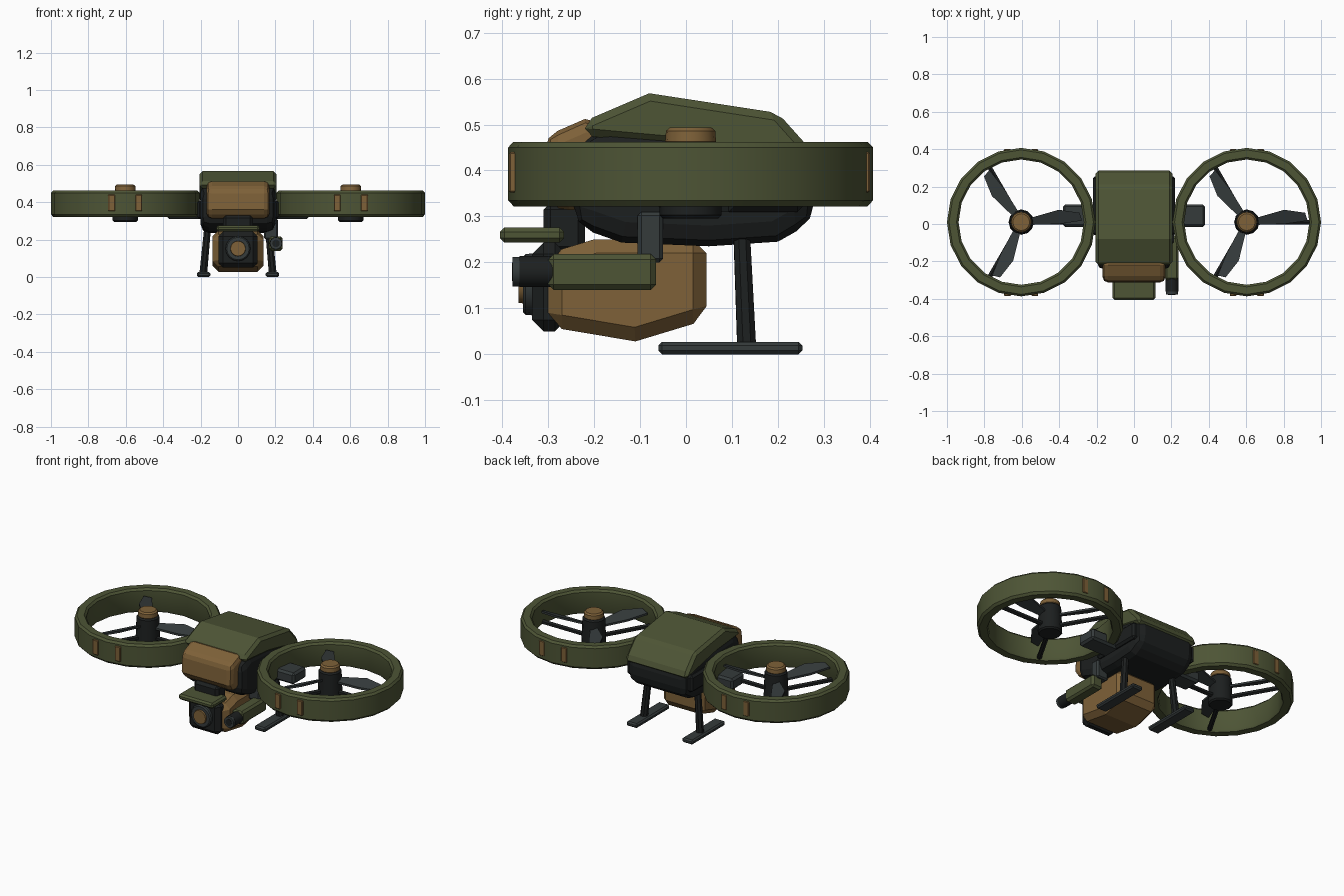
import bpy, bmesh
from math import pi, sin, cos, radians
from mathutils import Vector, Matrix

if "Cube" in bpy.data.objects:
    bpy.data.objects.remove(bpy.data.objects["Cube"])


def material(name, r, g, b):
    m = bpy.data.materials.new(name)
    m.diffuse_color = (r, g, b, 1)
    m.use_nodes = True
    m.node_tree.nodes["Principled BSDF"].inputs["Base Color"].default_value = m.diffuse_color
    return m


GREEN = material("olive", .075, .09, .036)
GOLD = material("ochre", .21, .12, .04)
DARK = material("near_black", .012, .014, .014)
GREY = material("dark_grey", .035, .043, .044)


def finish(name, bm, mat, bevel=0, segs=1, smooth=None):
    bmesh.ops.recalc_face_normals(bm, faces=bm.faces)
    me = bpy.data.meshes.new(name)
    bm.to_mesh(me)
    bm.free()
    ob = bpy.data.objects.new(name, me)
    bpy.context.collection.objects.link(ob)
    me.materials.append(mat)
    if bevel:
        b = ob.modifiers.new("bevel", 'BEVEL')
        b.width, b.segments = bevel, segs
        b.limit_method, b.angle_limit = 'ANGLE', radians(38)
    if smooth:
        bpy.ops.object.select_all(action='DESELECT')
        ob.select_set(True)
        bpy.context.view_layer.objects.active = ob
        bpy.ops.object.shade_smooth_by_angle(angle=radians(smooth))
    return ob


def box(name, x, y, z, mat, bevel=.008, segs=1):
    bm = bmesh.new()
    size = Vector((x[1] - x[0], y[1] - y[0], z[1] - z[0]))
    mid = Vector((sum(x) / 2, sum(y) / 2, sum(z) / 2))
    bmesh.ops.create_cube(bm, size=1, matrix=Matrix.Translation(mid) @ Matrix.Diagonal(size).to_4x4())
    return finish(name, bm, mat, bevel, segs)


def side_prism(name, yz, half, mat, bevel, segs=1):
    # side profile extruded across x
    bm = bmesh.new()
    a = [bm.verts.new((-half, y, z)) for y, z in yz]
    b = [bm.verts.new((half, y, z)) for y, z in yz]
    bm.faces.new(a)
    bm.faces.new(b)
    n = len(yz)
    for i in range(n):
        j = (i + 1) % n
        bm.faces.new((a[i], a[j], b[j], b[i]))
    return finish(name, bm, mat, bevel, segs)


def rod(name, p, q, r1, r2, mat, sides=16, bevel=0):
    # cylinder or cone from p to q
    p, q = Vector(p), Vector(q)
    d = q - p
    bm = bmesh.new()
    bmesh.ops.create_cone(bm, cap_ends=True, segments=sides, radius1=r1, radius2=r2, depth=d.length,
                          matrix=Matrix.Translation((p + q) / 2) @ d.to_track_quat('Z', 'Y').to_matrix().to_4x4())
    return finish(name, bm, mat, bevel, 1, 32)


def ring(name, c, profile, sides, mat):
    # closed (radius, z) profile turned about a vertical axis
    bm = bmesh.new()
    loops = [[bm.verts.new((c[0] + r * cos(2 * pi * i / sides), c[1] + r * sin(2 * pi * i / sides), z))
              for r, z in profile] for i in range(sides)]
    n = len(profile)
    for i in range(sides):
        u, v = loops[i], loops[(i + 1) % sides]
        for k in range(n):
            m = (k + 1) % n
            bm.faces.new((u[k], v[k], v[m], u[m]))
    return finish(name, bm, mat, smooth=30)


def blade(name, c, ang, mat):
    # pitched propeller blade
    outline = [(.04, -.015), (.2, -.01), (.325, .008), (.312, .05), (.2, .066), (.04, .02)]
    bm = bmesh.new()
    rot = Matrix.Translation((c[0], c[1], .41)) @ Matrix.Rotation(ang, 4, 'Z')
    lo, hi = [[bm.verts.new(rot @ Vector((x, y, (y - .02) * .35 + dz))) for x, y in outline]
              for dz in (-.006, .006)]
    bm.faces.new(lo)
    bm.faces.new(hi)
    for i in range(6):
        j = (i + 1) % 6
        bm.faces.new((lo[i], lo[j], hi[j], hi[i]))
    return finish(name, bm, mat)


# fuselage: dark hull, green canopy, ochre nose
side_prism("hull", [(-.245, .28), (-.14, .243), (.05, .235), (.2, .245), (.28, .29), (.28, .43),
                    (.2, .48), (-.17, .5), (-.245, .46)], .2, DARK, .045, 2)
side_prism("canopy", [(-.22, .475), (-.22, .508), (-.08, .568), (.2, .525), (.285, .43), (.285, .395),
                      (.0, .455)], .205, GREEN, .03)
side_prism("nose", [(-.2, .32), (-.28, .31), (-.312, .36), (-.305, .475), (-.22, .512), (-.17, .5)],
           .168, GOLD, .028, 2)

# belly pod and camera
side_prism("belly_pod", [(-.3, .06), (-.11, .028), (.045, .075), (.045, .25), (-.2, .25), (-.3, .22)],
           .135, GOLD, .03)
box("camera_housing", (-.105, .105), (-.335, -.26), (.05, .243), DARK, .025)
rod("lens_barrel", (0, -.32, .152), (0, -.355, .152), .068, .066, GREY, 16, .006)
rod("lens_glass", (0, -.34, .152), (0, -.365, .152), .043, .04, GOLD)
box("camera_visor", (-.115, .115), (-.405, -.265), (.243, .276), GREEN, .01)
box("visor_neck", (-.08, .08), (-.31, -.22), (.22, .33), DARK, .015)

# side sensor on the right only
box("sensor_body", (.165, .238), (-.3, -.065), (.14, .218), GREEN, .012)
rod("sensor_barrel", (.203, -.29, .18), (.203, -.362, .18), .034, .034, DARK)
rod("sensor_rim", (.203, -.36, .18), (.203, -.377, .18), .032, .032, GREY)
rod("sensor_lens", (.203, -.37, .18), (.203, -.379, .18), .02, .02, DARK)
box("sensor_mount", (.14, .215), (-.105, -.05), (.2, .31), GREY)

for s, side in ((-1, "left"), (1, "right")):
    def span(a, b):
        return sorted((s * a, s * b))

    # arm and root plate
    box(side + "_arm", span(.15, .38), (-.015, .105), (.31, .378), GREY, .012)
    box(side + "_arm_root", span(.14, .218), (-.06, .255), (.31, .41), DARK, .012)

    # landing gear
    rod(side + "_leg", (s * .16, .12, .29), (s * .186, .132, .015), .019, .022, DARK, 8)
    box(side + "_skid", span(.148, .22), (-.06, .253), (0, .027), GREY, .008)

    # ducted fan
    c = (s * .603, .01)
    ring(side + "_duct", c, [(.342, .322), (.385, .322), (.397, .335), (.397, .45), (.386, .462),
                             (.346, .462), (.335, .45), (.335, .335)], 20, GREEN)
    rod(side + "_motor", (*c, .295), (*c, .46), .068, .062, DARK, 12, .008)
    rod(side + "_spinner", (*c, .455), (*c, .494), .056, .053, GOLD, 16, .008)
    for k in range(3):
        a = k * 2 * pi / 3
        blade(f"{side}_blade_{k}", c, a, GREY)
        d = Vector((cos(a), sin(a), 0))
        o = Vector((*c, .337))
        rod(f"{side}_strut_{k}", o + d * .04, o + d * .35, .014, .014, DARK, 6)

    # ochre marks on the front and back of the duct
    for f in (-1, 1):
        for dx in (-.073, .073):
            yc = c[1] + f * .383
            box(f"{side}_duct_mark_{f}_{dx}", (c[0] + dx - .018, c[0] + dx + .018),
                (yc - .012, yc + .007), (.352, .44), GOLD, .003)
